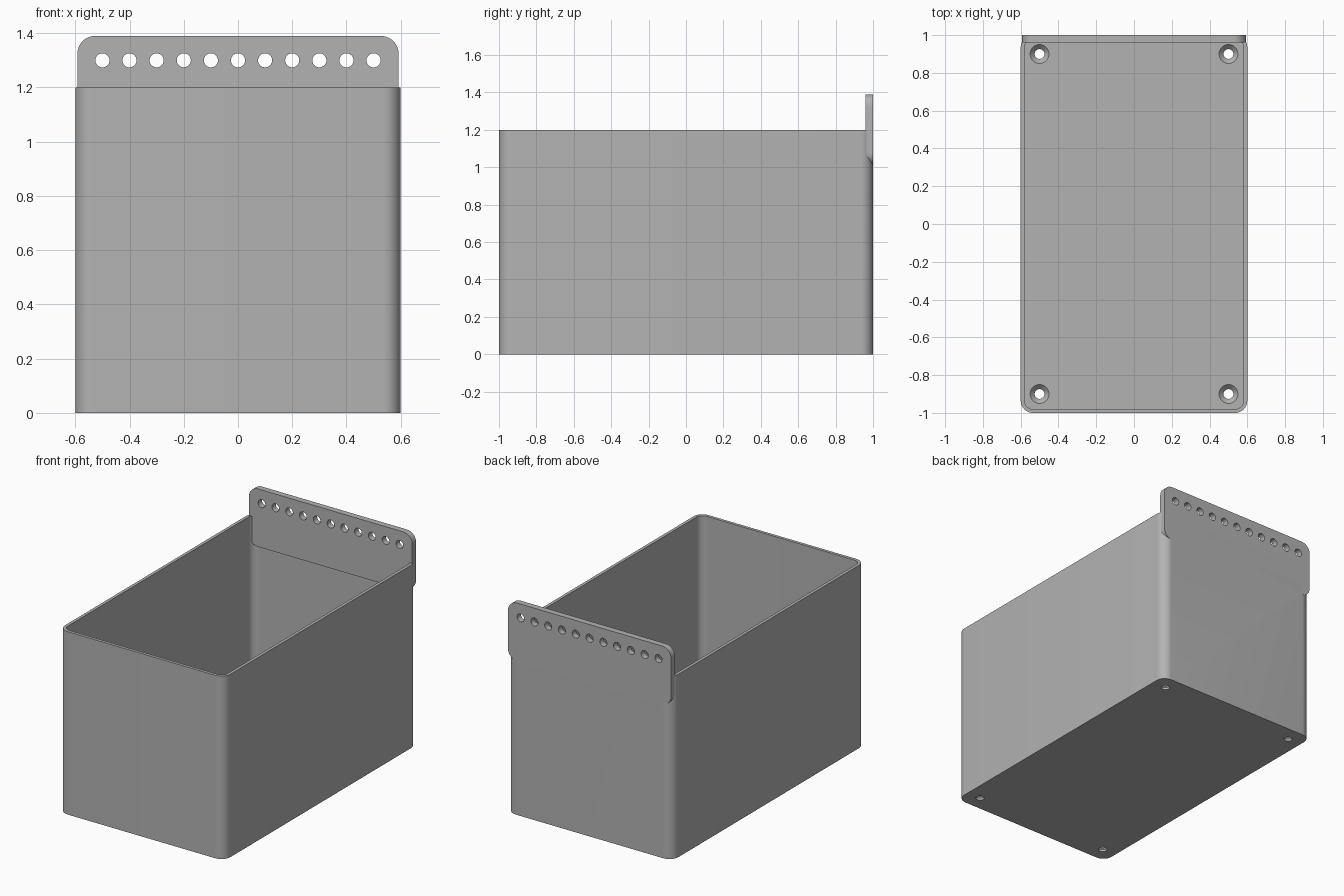
import bpy
import bmesh
from math import cos, sin, pi, radians

cube = bpy.data.objects.get("Cube")
if cube:
    bpy.data.objects.remove(cube)

grey = bpy.data.materials.new("plain grey")
grey.use_nodes = True
grey.diffuse_color = (0.45, 0.45, 0.45, 1)
grey.node_tree.nodes["Principled BSDF"].inputs["Base Color"].default_value = (0.45, 0.45, 0.45, 1)


def rounded(hw, hh, r, steps=10):
    """Outline of a rounded rectangle, counter-clockwise."""
    points = []
    for i, (sx, sy) in enumerate([(1, 1), (-1, 1), (-1, -1), (1, -1)]):
        for k in range(steps + 1):
            a = (i + k / steps) * pi / 2
            points.append((sx * (hw - r) + r * cos(a), sy * (hh - r) + r * sin(a)))
    return points


def circle(r, steps=32):
    return [(r * cos(2 * pi * k / steps), r * sin(2 * pi * k / steps)) for k in range(steps)]


def loft(name, sections):
    """Closed solid through (outline, z) sections."""
    bm = bmesh.new()
    rings = [[bm.verts.new((x, y, z)) for x, y in outline] for outline, z in sections]
    bm.faces.new(rings[0][::-1])
    bm.faces.new(rings[-1])
    for low, high in zip(rings, rings[1:]):
        for i in range(len(low)):
            j = (i + 1) % len(low)
            bm.faces.new((low[i], low[j], high[j], high[i]))
    mesh = bpy.data.meshes.new(name)
    bm.to_mesh(mesh)
    bm.free()
    mesh.materials.append(grey)
    obj = bpy.data.objects.new(name, mesh)
    bpy.context.collection.objects.link(obj)
    return obj


def boolean(target, tool, operation):
    mod = target.modifiers.new(operation.lower(), 'BOOLEAN')
    mod.operation = operation
    mod.solver = 'EXACT'
    mod.object = tool
    bpy.context.view_layer.objects.active = target
    bpy.ops.object.modifier_apply(modifier=mod.name)
    bpy.data.objects.remove(tool)


# Open box with a rounded footprint
box = loft("storage_box", [(rounded(0.6, 1.0, 0.065), 0), (rounded(0.6, 1.0, 0.065), 1.2)])
cavity = rounded(0.58, 0.98, 0.045)
boolean(box, loft("cavity", [(cavity, 0.04), (cavity, 1.3)]), 'DIFFERENCE')

# Hanging plate along the back rim
plate_outline = rounded(0.592, 0.19, 0.065)
plate = loft("hanging_plate", [(plate_outline, 0), (plate_outline, 0.04)])
plate.rotation_euler.x = radians(90)
plate.location = (0, 1.0, 1.2)
bpy.context.view_layer.update()
boolean(box, plate, 'UNION')

# Row of hanging holes
for i in range(11):
    hole = loft("hanging_hole", [(circle(0.026), -0.1), (circle(0.026), 0.1)])
    hole.rotation_euler.x = radians(90)
    hole.location = (-0.5 + 0.1 * i, 0.98, 1.3)
    bpy.context.view_layer.update()
    boolean(box, hole, 'DIFFERENCE')

# Countersunk screw holes in the floor
for sx in (-1, 1):
    for sy in (-1, 1):
        hole = loft("screw_hole", [(circle(0.026), -0.1), (circle(0.026), 0.015),
                                   (circle(0.05), 0.04), (circle(0.05), 0.1)])
        hole.location = (sx * 0.5, sy * 0.9, 0)
        bpy.context.view_layer.update()
        boolean(box, hole, 'DIFFERENCE')

bpy.ops.object.select_all(action='DESELECT')
box.select_set(True)
bpy.context.view_layer.objects.active = box
bpy.ops.object.shade_smooth_by_angle(angle=radians(30))
